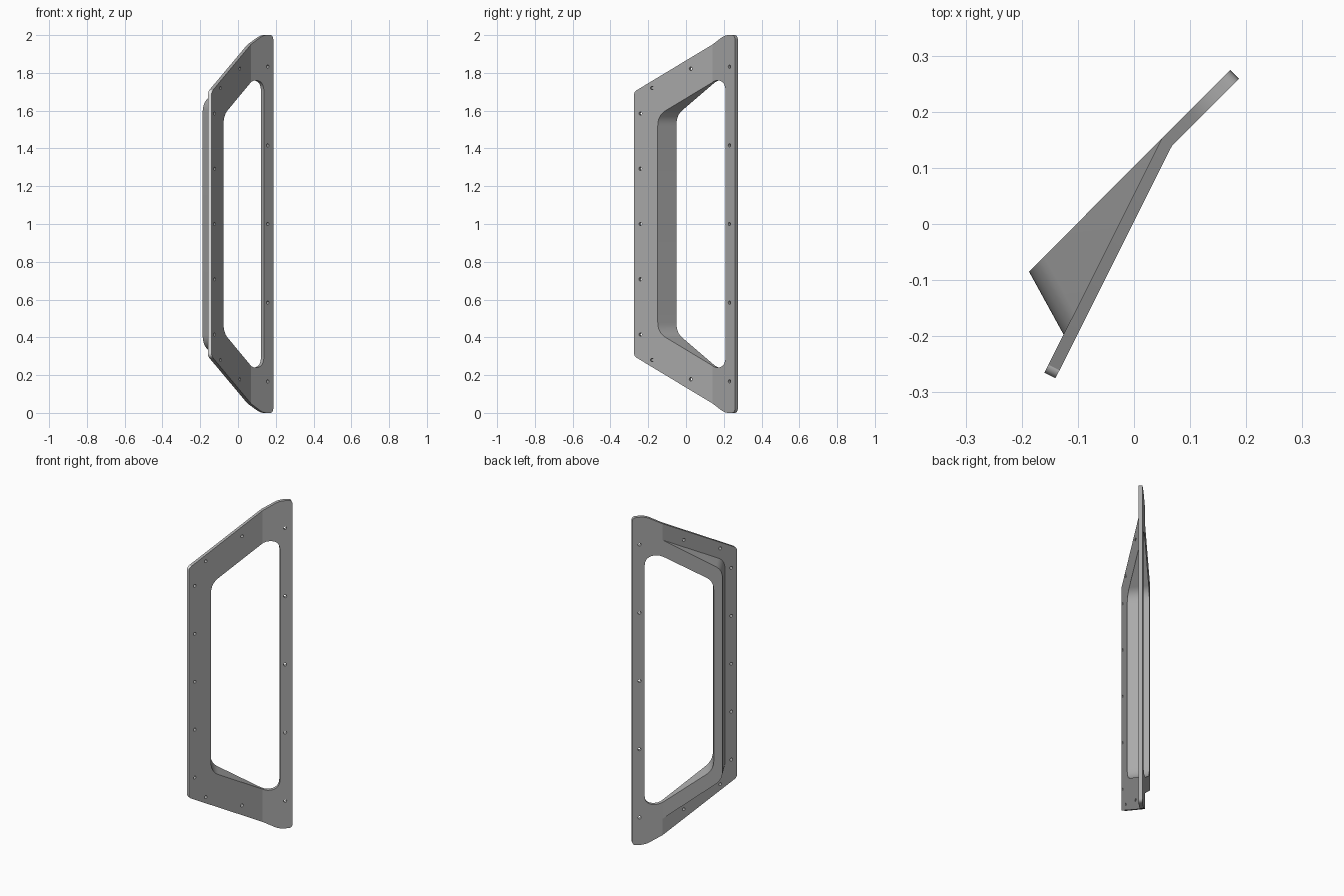
import bpy, bmesh, math
from mathutils import Vector

if "Cube" in bpy.data.objects:
    bpy.data.objects.remove(bpy.data.objects["Cube"])

T = 0.022                                   # plate thickness
BEND = Vector((0.068, 0.14))                # fold line on the front face, seen from above
D1, D2 = Vector((0.448, 0.894)).normalized(), Vector((1, 1)).normalized()
N1, N2 = Vector((-D1.y, D1.x)), Vector((-D2.y, D2.x))
MITRE = (N1 + N2).normalized()
MITRE = MITRE / MITRE.dot(N1)
BACK_BEND = BEND + MITRE * T


def material(name, v):
    m = bpy.data.materials.new(name)
    m.diffuse_color = (v, v, v, 1)
    m.use_nodes = True
    m.node_tree.nodes["Principled BSDF"].inputs["Base Color"].default_value = m.diffuse_color
    return m


grey = material("grey metal", 0.4)
white = material("white edge", 1.0)


def rounded(points, steps=8):
    """Corners (u, z, tangent length) turned into a rounded outline."""
    out = []
    n = len(points)
    for i, (u, z, r) in enumerate(points):
        p = Vector((u, z))
        if r == 0:
            out.append(p)
            continue
        a = Vector(points[i - 1][:2]) - p
        b = Vector(points[(i + 1) % n][:2]) - p
        a, b = p + a.normalized() * r, p + b.normalized() * r
        for k in range(steps + 1):
            t = k / steps
            out.append(a * (1 - t) ** 2 + p * 2 * t * (1 - t) + b * t * t)
    return out


def mirrored(half):
    """Upper half of an outline plus its copy below z = 1."""
    return half + [(u, 2 - z, r) for u, z, r in reversed(half)]


def fold(u, w, z):
    """Unrolled plate position (along, depth, height) to the folded one."""
    if abs(u) < 1e-5:
        p = BEND + MITRE * w
    elif u < 0:
        p = BEND + D1 * u + N1 * w
    else:
        p = BEND + D2 * u + N2 * w
    return Vector((p.x, p.y, z))


def finish(name, bm, mats):
    me = bpy.data.meshes.new(name)
    bm.to_mesh(me)
    bm.free()
    ob = bpy.data.objects.new(name, me)
    bpy.context.collection.objects.link(ob)
    for m in mats:
        me.materials.append(m)
    bpy.ops.object.select_all(action='DESELECT')
    ob.select_set(True)
    bpy.context.view_layer.objects.active = ob
    bpy.ops.object.shade_smooth_by_angle(angle=math.radians(15))
    return ob


# Folded plate: outline, window opening and bolt holes
outline = rounded(mirrored([(-0.464, 1.70, 0.018), (0.0926, 2.0, 0.03), (0.168, 2.0, 0.025)]))
opening = rounded(mirrored([(-0.324, 1.575, 0.055), (0.0185, 1.76, 0.018), (0.098, 1.76, 0.06)]))
bolts = [(-0.427, 1 + k * 0.2925) for k in range(-2, 3)]
bolts += [(0.127, 1 + k * 0.4165) for k in range(-2, 3)]
bolts += [(u, 1 + s * h) for s in (-1, 1) for u, h in ((-0.358, 0.72), (-0.129, 0.822))]
loops = [outline, opening]
for u, z in bolts:
    loops.append([Vector((u + 0.009 * math.cos(a * math.pi / 6), z + 0.009 * math.sin(a * math.pi / 6)))
                  for a in range(12)])

bm = bmesh.new()
edges = []
for loop in loops:
    vs = [bm.verts.new((p.x, p.y, 0)) for p in loop]
    edges += [bm.edges.new((vs[i - 1], vs[i])) for i in range(len(vs))]
bmesh.ops.triangle_fill(bm, use_beauty=True, edges=edges, normal=(0, 0, 1))
bmesh.ops.bisect_plane(bm, geom=bm.verts[:] + bm.edges[:] + bm.faces[:], dist=1e-6,
                       plane_co=(0, 0, 0), plane_no=(1, 0, 0))
ext = bmesh.ops.extrude_face_region(bm, geom=bm.faces[:], use_keep_orig=True)
for g in ext["geom"]:
    if isinstance(g, bmesh.types.BMVert):
        g.co.z = T
# the narrow rim at the long free edge is white
for f in bm.faces:
    c = f.calc_center_median()
    if c.x < -0.446 and 1e-4 < c.z < T - 1e-4 and (c.x < -0.455 or abs(c.y - 1) > 0.67):
        f.material_index = 1
for v in bm.verts:
    v.co = fold(v.co.x, v.co.z, v.co.y)
bmesh.ops.recalc_face_normals(bm, faces=bm.faces[:])
finish("folded_plate", bm, [grey, white])

# Wedge flange behind the opening, cut off level with the rear of the short wing
INNER_U, OUTER_U = 0.324, 0.388
inner = rounded(mirrored([(0, 1.75, 0), (-INNER_U, 1.575, 0.055)]))
outer = rounded(mirrored([(0, 1.85, 0), (-OUTER_U, 1.64, 0.05)]))
inner_tip, outer_tip = Vector((-0.152, -0.051)), Vector((-0.187, -0.085))

bm = bmesh.new()
rings = []
for p, q in zip(inner, outer):
    a = BACK_BEND.lerp(inner_tip, -p.x / INNER_U)
    b = BACK_BEND.lerp(outer_tip, -q.x / OUTER_U)
    cs = [fold(p.x, 0, p.y), (a.x, a.y, p.y), (b.x, b.y, q.y), fold(q.x, T, q.y)]
    rings.append([bm.verts.new(c) for c in cs])
for r, s in zip(rings, rings[1:]):
    for k in range(4):
        bm.faces.new((r[k], r[(k + 1) % 4], s[(k + 1) % 4], s[k]))
bmesh.ops.remove_doubles(bm, verts=bm.verts[:], dist=1e-5)
bmesh.ops.recalc_face_normals(bm, faces=bm.faces[:])
finish("window_flange", bm, [grey])
